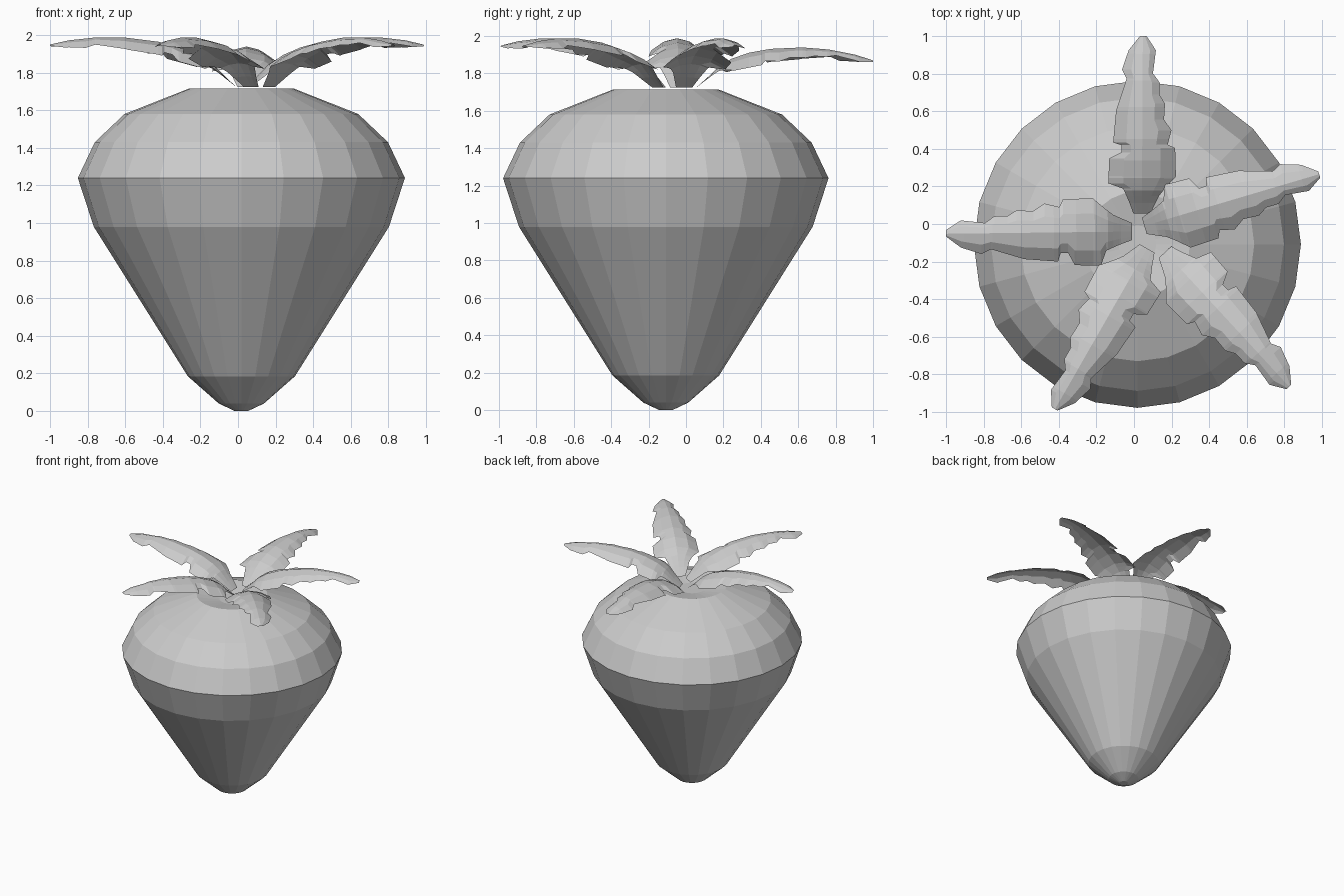
import bpy, bmesh
from math import sin, cos, pi, radians, hypot, atan2

if "Cube" in bpy.data.objects:
    bpy.data.objects.remove(bpy.data.objects["Cube"])


def add_object(name, bm):
    bmesh.ops.recalc_face_normals(bm, faces=bm.faces)
    mesh = bpy.data.meshes.new(name)
    bm.to_mesh(mesh)
    bm.free()
    obj = bpy.data.objects.new(name, mesh)
    bpy.context.collection.objects.link(obj)
    return obj


def interp(table, s):
    for (a, za), (b, zb) in zip(table, table[1:]):
        if s <= b:
            return za + (zb - za) * (s - a) / (b - a)
    return table[-1][1]


# Fruit body: 24-sided lathe with a shallow dimple on top
SIDES = 24
profile = [(0.035, 0), (0.12, 0.04), (0.285, 0.185), (0.785, 0.98), (0.87, 1.24),
           (0.78, 1.43), (0.622, 1.58), (0.28, 1.715), (0.1, 1.68)]
bm = bmesh.new()
rings = [[bm.verts.new((0.018 + r * cos(2 * pi * i / SIDES),
                        -0.108 + r * sin(2 * pi * i / SIDES), z))
          for i in range(SIDES)] for r, z in profile]
for lo, hi in zip(rings, rings[1:]):
    for i in range(SIDES):
        j = (i + 1) % SIDES
        bm.faces.new((lo[i], lo[j], hi[j], hi[i]))
bm.faces.new(rings[0])
bm.faces.new(rings[-1])
add_object("fruit_body", bm)

# Leaf pattern: height of the midrib, and ragged left / right widths along it
rib = [(0, 1.725), (0.06, 1.78), (0.13, 1.85), (0.2, 1.895), (0.3, 1.935),
       (0.42, 1.965), (0.6, 1.987), (0.75, 1.988), (0.9, 1.972), (1, 1.95)]
left = [(0, 0.045), (0.07, 0.07), (0.14, 0.10), (0.17, 0.18), (0.31, 0.175),
        (0.345, 0.11), (0.385, 0.11), (0.40, 0.155), (0.58, 0.14), (0.76, 0.085),
        (0.81, 0.11), (0.92, 0.075), (1, 0.015)]
right = [(0, 0.045), (0.1, 0.09), (0.14, 0.12), (0.21, 0.18), (0.37, 0.175),
         (0.39, 0.135), (0.47, 0.155), (0.53, 0.115), (0.62, 0.12), (0.67, 0.09),
         (0.74, 0.09), (0.79, 0.055), (0.92, 0.07), (1, 0.02)]
stations = sorted({s for t in (rib, left, right) for s, _ in t})


def leaf(name, base, tip, tilt=0.0):
    dx, dy = tip[0] - base[0], tip[1] - base[1]
    length = hypot(dx, dy)
    ux, uy = dx / length, dy / length
    bm = bmesh.new()
    rows = []
    for s in stations:
        row = []
        for f in (-1, -0.55, 0, 0.55, 1):
            w = f * interp(left if f > 0 else right, s)
            drop = 0.45 * abs(w) * abs(f) * min(1, 4 * s)
            z = max(interp(rib, s) - tilt * s - drop, 1.72)
            row.append(bm.verts.new((base[0] + dx * s - uy * w,
                                     base[1] + dy * s + ux * w, z)))
        rows.append(row)
    for a, b in zip(rows, rows[1:]):
        for i in range(4):
            bm.faces.new((a[i], b[i], b[i + 1], a[i + 1]))
    add_object(name, bm)


# Crown of five leaves
leaf("leaf_back", (0.042, 0.055), (0.047, 1.0), 0.08)
leaf("leaf_right", (0.055, -0.01), (0.985, 0.265))
leaf("leaf_front_right", (0.165, -0.15), (0.825, -0.865))
leaf("leaf_front_left", (0.07, -0.13), (-0.42, -0.985))
leaf("leaf_left", (-0.01, -0.04), (-1.0, -0.052))
